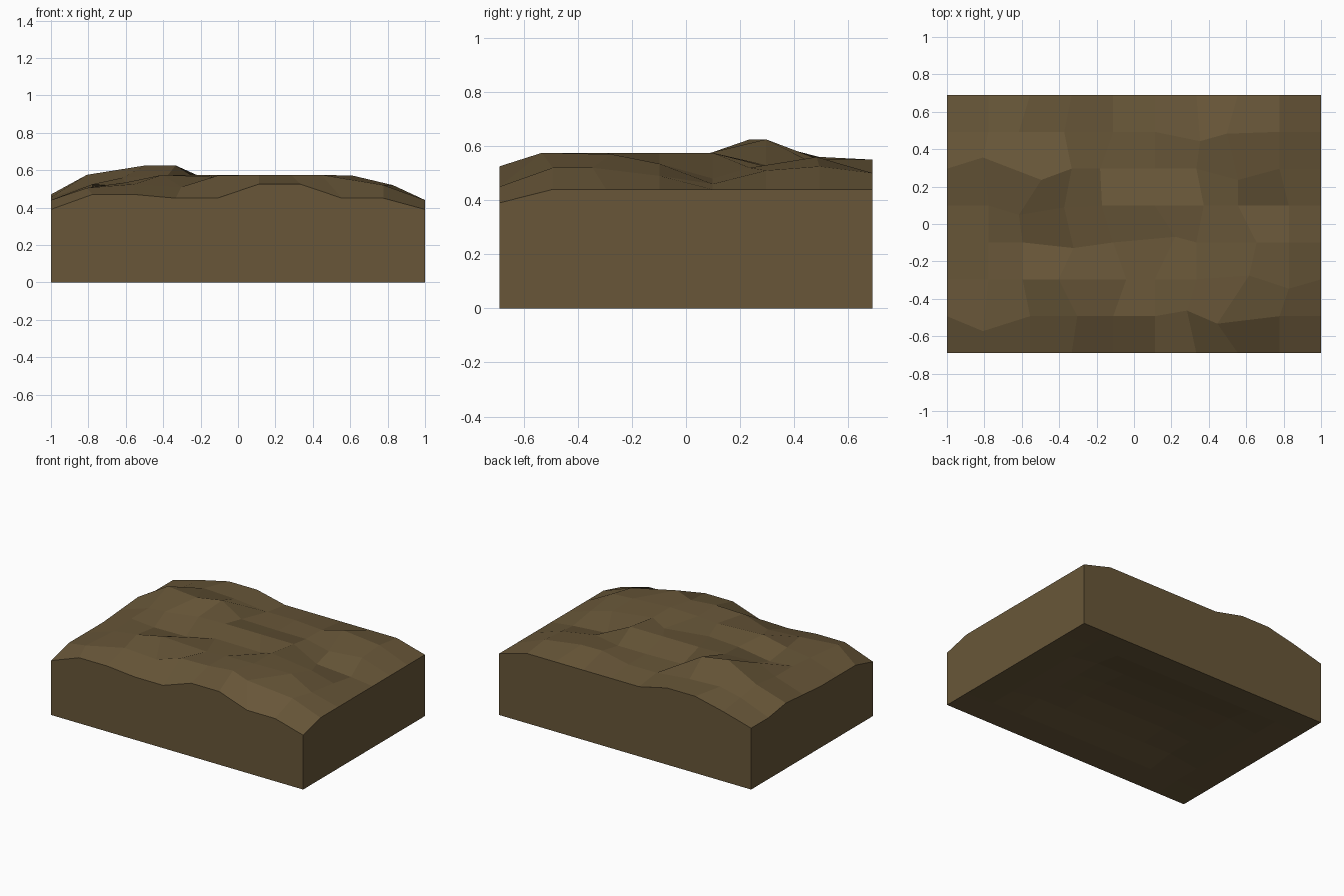
import bpy, bmesh

if "Cube" in bpy.data.objects:
    bpy.data.objects.remove(bpy.data.objects["Cube"])

NX, NY = 10, 8
HX, HY = 1.0, 0.69

# Terrain heights in hundredths, rows from front to back
HEIGHTS = [
    [39, 47, 47, 45, 45, 52.5, 52.5, 45, 45, 39],
    [44, 50.5, 52.5, 51, 57, 57.5, 57.5, 57.5, 52, 44],
    [44, 51, 53.5, 57.5, 56, 57, 57.5, 57, 52, 44],
    [44, 52.5, 51, 53, 56, 54, 57.5, 53.5, 49, 44],
    [45.5, 52.5, 56, 57.5, 57.5, 57.5, 57.5, 48, 46, 44],
    [47, 57.5, 62.5, 62.5, 53, 52.5, 52.5, 52, 51, 44],
    [44, 52.5, 56, 55, 52.5, 52.5, 54, 56, 52.5, 44],
    [44, 50, 55, 55, 50, 50, 50, 50, 50, 44],
]

# Height of the hollowed underside, from the rim inwards
UNDERSIDE = [0, 0.01, 0.04, 0.06]

# Sideways shifts (column, row): (dx, dy) that break up the regular grid
SHIFTS = {
    (1, 1): (-.03, -.08), (3, 1): (.03, 0), (6, 1): (-.05, .03), (7, 1): (-.11, -.04),
    (2, 2): (-.04, 0), (3, 2): (-.07, 0), (4, 2): (.07, 0), (7, 2): (.06, .02),
    (8, 2): (.05, -.05), (2, 3): (-.04, 0), (3, 3): (.01, -.03), (5, 3): (.11, .03),
    (7, 3): (.10, 0), (8, 3): (.05, 0), (2, 4): (-.06, -.05), (3, 4): (-.04, -.01),
    (4, 4): (-.06, 0), (6, 4): (.04, 0), (8, 4): (.05, 0), (1, 5): (-.03, .06),
    (2, 5): (.06, -.06), (4, 5): (-.07, 0), (7, 5): (0, -.06), (2, 6): (-.06, 0),
    (3, 6): (-.04, 0), (6, 6): (.02, -.05), (7, 6): (-.06, -.01),
}

bm = bmesh.new()


def surface(height, shifts):
    """Grid of quads whose z comes from height(column, row)."""
    grid = []
    for j in range(NY):
        line = []
        for i in range(NX):
            dx, dy = shifts.get((i, j), (0, 0))
            x = -HX + 2 * HX * i / (NX - 1) + dx
            y = -HY + 2 * HY * j / (NY - 1) + dy
            line.append(bm.verts.new((x, y, height(i, j))))
        grid.append(line)
    for j in range(NY - 1):
        for i in range(NX - 1):
            bm.faces.new((grid[j][i], grid[j][i + 1], grid[j + 1][i + 1], grid[j + 1][i]))


# Faceted top and shallow hollow underside
surface(lambda i, j: HEIGHTS[j][i] / 100, SHIFTS)
surface(lambda i, j: UNDERSIDE[min(i, j, NX - 1 - i, NY - 1 - j)], {})

# Vertical side walls joining the two rims
bmesh.ops.bridge_loops(bm, edges=[e for e in bm.edges if e.is_boundary])
bmesh.ops.recalc_face_normals(bm, faces=bm.faces)

mesh = bpy.data.meshes.new("dirt_block")
bm.to_mesh(mesh)
bm.free()
dirt_block = bpy.data.objects.new("dirt_block", mesh)
bpy.context.collection.objects.link(dirt_block)

# Brown earth
earth = bpy.data.materials.new("brown_earth")
earth.diffuse_color = (0.138, 0.094, 0.04, 1)
earth.use_nodes = True
earth.node_tree.nodes["Principled BSDF"].inputs["Base Color"].default_value = earth.diffuse_color
mesh.materials.append(earth)
